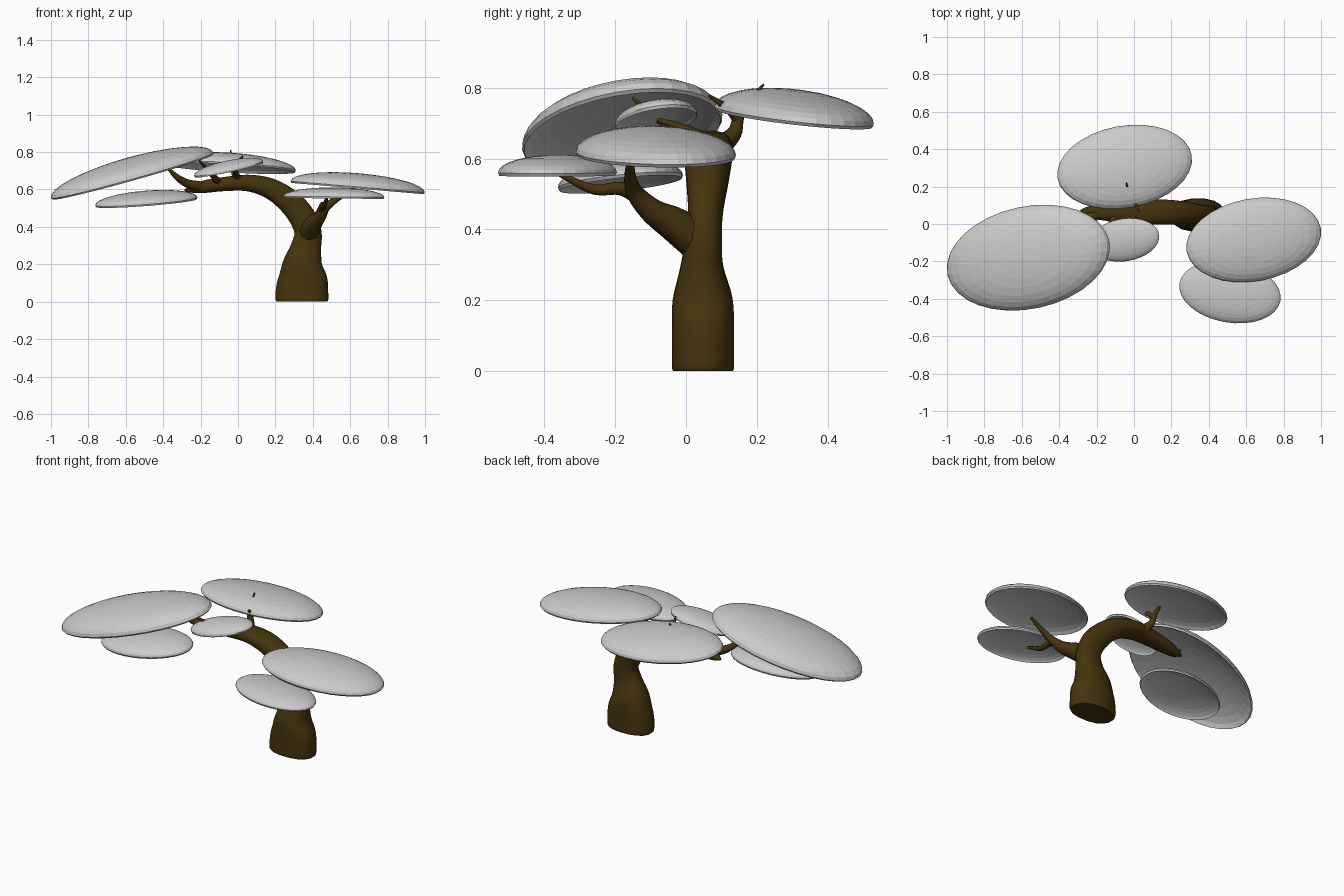
import bpy, bmesh, math
from mathutils import Vector

if "Cube" in bpy.data.objects:
    bpy.data.objects.remove(bpy.data.objects["Cube"])


def material(name, rgb):
    m = bpy.data.materials.new(name)
    m.diffuse_color = (*rgb, 1)
    m.use_nodes = True
    m.node_tree.nodes["Principled BSDF"].inputs["Base Color"].default_value = m.diffuse_color
    return m


BARK = material("dark brown bark", (0.06, 0.034, 0.004))
LEAF = material("light grey foliage", (0.6, 0.6, 0.6))


def finish(name, bm, mat, angle):
    bmesh.ops.recalc_face_normals(bm, faces=bm.faces)
    me = bpy.data.meshes.new(name)
    bm.to_mesh(me)
    bm.free()
    me.materials.append(mat)
    ob = bpy.data.objects.new(name, me)
    bpy.context.collection.objects.link(ob)
    if angle:
        bpy.ops.object.select_all(action='DESELECT')
        ob.select_set(True)
        bpy.context.view_layer.objects.active = ob
        bpy.ops.object.shade_smooth_by_angle(angle=math.radians(angle))
    return ob


def spline(pts, steps=4):
    """Catmull-Rom through points of any dimension."""
    pts = [Vector(p) for p in pts]
    ext = [pts[0] * 2 - pts[1]] + pts + [pts[-1] * 2 - pts[-2]]
    out = []
    for i in range(1, len(ext) - 2):
        a, b, c, d = ext[i - 1:i + 3]
        for k in range(steps):
            t = k / steps
            out.append(0.5 * (2 * b + (c - a) * t + (2 * a - 5 * b + 4 * c - d) * t * t
                              + (3 * b - a - 3 * c + d) * t ** 3))
    return out + [pts[-1]]


def limb(name, pts, ref=(0, 1, 0), sides=12, power=1.0):
    """Tube along (x, y, z, radius across, radius along ref)."""
    bm = bmesh.new()
    path = spline(pts)
    pos = [Vector(p[:3]) for p in path]
    rings = []
    for i, p in enumerate(path):
        t = (pos[min(i + 1, len(pos) - 1)] - pos[max(i - 1, 0)]).normalized()
        s = Vector(ref)
        s = (s - t * s.dot(t)).normalized()
        w = t.cross(s)
        ring = []
        for k in range(sides):
            a = 2 * math.pi * (k + 0.5) / sides
            c, d = math.cos(a), math.sin(a)
            c = math.copysign(abs(c) ** power, c)
            d = math.copysign(abs(d) ** power, d)
            ring.append(bm.verts.new(pos[i] + w * c * p[3] + s * d * p[4]))
        rings.append(ring)
    for r0, r1 in zip(rings, rings[1:]):
        for k in range(sides):
            j = (k + 1) % sides
            bm.faces.new((r0[k], r0[j], r1[j], r1[k]))
    bm.faces.new(rings[0])
    bm.faces.new(rings[-1])
    return finish(name, bm, BARK, 60)


def twig(name, pts):
    """Round limb from (x, y, z, radius)."""
    return limb(name, [(*p, p[3]) for p in pts], ref=(0.9, 0.4, 0.1), sides=8)


def canopy(name, centre, a, b, turn, dx, dy, h):
    """Hollow dome with a thin lip; rim is an ellipse in plan on a sloping plane."""
    c, s = math.cos(math.radians(turn)), math.sin(math.radians(turn))
    u = Vector((a * c, a * s, a * (c * dx + s * dy)))
    v = Vector((-b * s, b * c, b * (-s * dx + c * dy)))
    n = Vector((-dx, -dy, 1)).normalized()
    bm = bmesh.new()
    bmesh.ops.create_uvsphere(bm, u_segments=32, v_segments=16, radius=1)
    for vert in bm.verts:
        x, y, z = vert.co
        z *= h
        if z < -0.01 * h:      # lower half folds up into a hollow underside
            z = -0.95 * (z + 0.195 * h) - 0.009
        vert.co = Vector(centre) + u * x + v * y + n * z
    return finish(name, bm, LEAF, 0)


# Trunk sweeping over into the long main branch
limb("trunk", [
    (0.342, 0.048, 0.0, 0.138, 0.086), (0.342, 0.048, 0.012, 0.143, 0.089),
    (0.342, 0.048, 0.05, 0.143, 0.089),
    (0.346, 0.048, 0.12, 0.135, 0.089), (0.346, 0.047, 0.2, 0.109, 0.086),
    (0.364, 0.045, 0.29, 0.083, 0.062), (0.374, 0.05, 0.37, 0.074, 0.052),
    (0.342, 0.055, 0.455, 0.072, 0.05), (0.27, 0.06, 0.54, 0.066, 0.06),
    (0.17, 0.063, 0.606, 0.056, 0.068), (0.05, 0.065, 0.635, 0.045, 0.066),
    (-0.08, 0.065, 0.628, 0.038, 0.055), (-0.18, 0.065, 0.615, 0.034, 0.044),
    (-0.25, 0.068, 0.602, 0.02, 0.025), (-0.285, 0.07, 0.595, 0.006, 0.007)],
    sides=16, power=0.85)

# Front right branch and its fork
twig("right_branch", [(0.375, 0.04, 0.36, 0.056), (0.40, -0.03, 0.413, 0.05),
                      (0.435, -0.095, 0.452, 0.036), (0.47, -0.145, 0.505, 0.025),
                      (0.53, -0.158, 0.55, 0.017), (0.62, -0.155, 0.605, 0.009)])
twig("right_low_twig", [(0.44, -0.11, 0.475, 0.024), (0.455, -0.18, 0.515, 0.02),
                        (0.46, -0.26, 0.513, 0.015), (0.475, -0.355, 0.555, 0.007)])

# Back fork
twig("back_branch", [(0.02, 0.09, 0.63, 0.035), (-0.01, 0.135, 0.67, 0.022),
                     (-0.02, 0.147, 0.71, 0.016), (-0.03, 0.165, 0.75, 0.011),
                     (-0.04, 0.22, 0.81, 0.003)])
twig("back_twig", [(-0.02, 0.147, 0.71, 0.015), (0.0, 0.12, 0.74, 0.012),
                   (0.025, 0.065, 0.778, 0.004)])

# Left and middle twigs carrying the foliage
twig("left_branch", [(-0.17, 0.06, 0.61, 0.03), (-0.27, 0.02, 0.632, 0.024),
                     (-0.33, -0.02, 0.67, 0.016), (-0.38, -0.05, 0.72, 0.006)])
twig("left_twig", [(-0.1, 0.045, 0.635, 0.022), (-0.15, -0.05, 0.69, 0.012),
                   (-0.22, -0.15, 0.77, 0.004)])
twig("middle_twig", [(0.0, 0.05, 0.65, 0.025), (-0.01, -0.01, 0.685, 0.014),
                     (-0.02, -0.08, 0.71, 0.006)])

# Foliage: centre, half length, half width, turn, slope in x and y, height
canopy("left_canopy", (-0.565, -0.18, 0.675), 0.442, 0.274, 12, 0.27, 0.07, 0.097)
canopy("left_low_canopy", (-0.49, -0.185, 0.536), 0.276, 0.174, 8, 0.07, 0.09, 0.056)
canopy("middle_canopy", (-0.05, -0.085, 0.712), 0.187, 0.114, 9, 0.2, 0.1, 0.042)
canopy("back_canopy", (-0.05, 0.305, 0.722), 0.364, 0.22, 10, -0.05, -0.1, 0.072)
canopy("right_canopy", (0.64, -0.085, 0.614), 0.364, 0.221, 10, -0.085, 0.0, 0.073)
canopy("right_low_canopy", (0.513, -0.363, 0.561), 0.274, 0.164, -10, -0.01, 0.0, 0.05)
